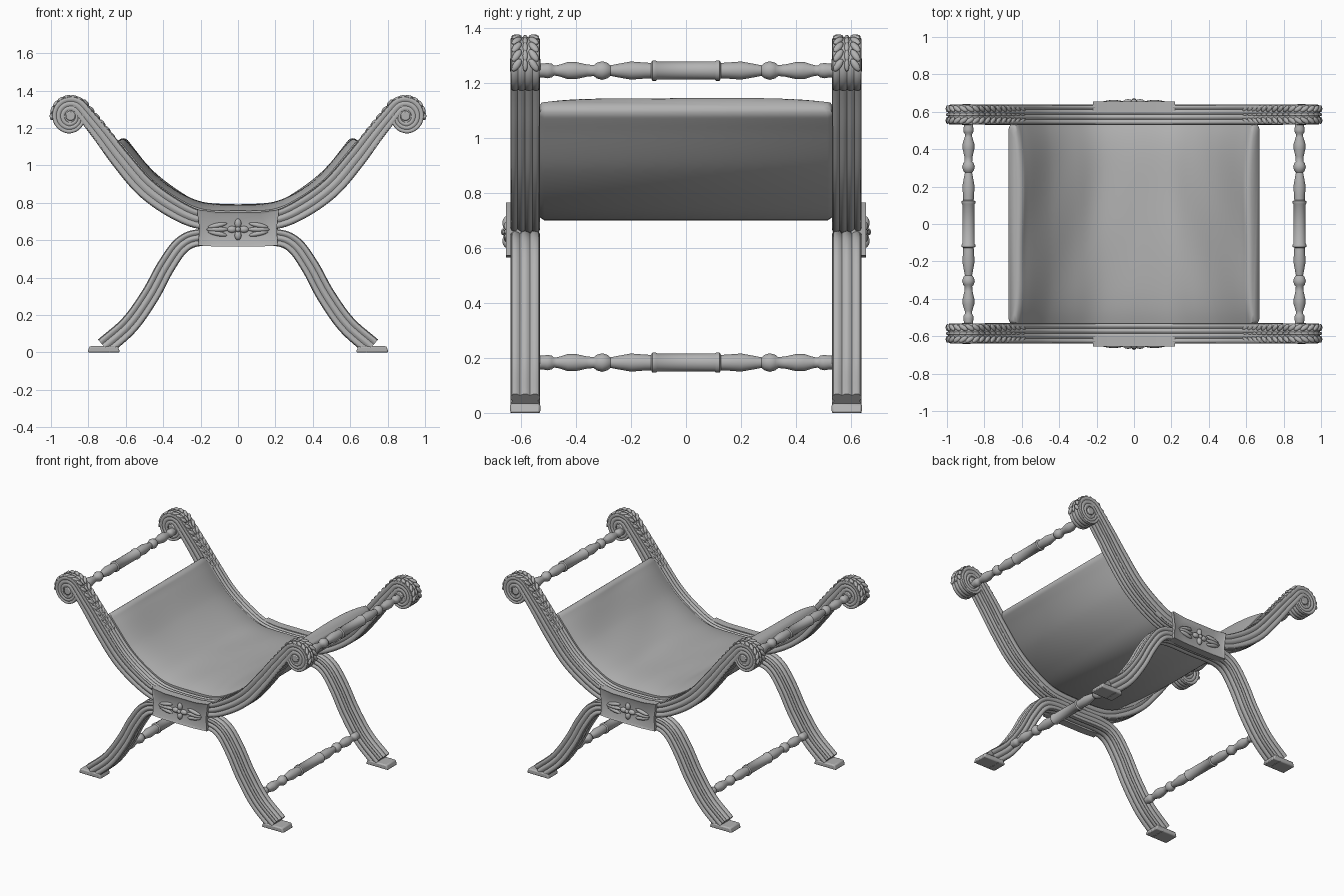
import bpy, bmesh, math
from mathutils import Vector, Matrix

old = bpy.data.objects.get("Cube")
if old:
    bpy.data.objects.remove(old, do_unlink=True)

GREY = (0.45, 0.45, 0.45, 1)
mat = bpy.data.materials.new("plain grey")
mat.use_nodes = True
mat.diffuse_color = GREY
bsdf = mat.node_tree.nodes["Principled BSDF"]
bsdf.inputs["Base Color"].default_value = GREY
bsdf.inputs["Roughness"].default_value = 0.6

SIDE_Y = -0.585   # middle of the front frame
HALF_W = 0.054    # half the depth of a frame


def finish(name, bm, mirror_x=False, mirror_y=False, bevel=0, angle=35):
    bmesh.ops.recalc_face_normals(bm, faces=bm.faces)
    me = bpy.data.meshes.new(name)
    bm.to_mesh(me)
    bm.free()
    me.materials.append(mat)
    ob = bpy.data.objects.new(name, me)
    bpy.context.collection.objects.link(ob)
    bpy.ops.object.select_all(action='DESELECT')
    ob.select_set(True)
    bpy.context.view_layer.objects.active = ob
    bpy.ops.object.shade_smooth_by_angle(angle=math.radians(angle))
    if bevel:
        m = ob.modifiers.new("bevel", 'BEVEL')
        m.width, m.segments = bevel, 2
    if mirror_x or mirror_y:
        m = ob.modifiers.new("mirror", 'MIRROR')
        m.use_axis = (mirror_x, mirror_y, False)
    return ob


def smooth_path(pts, steps=8):
    """Catmull-Rom curve through (x, z) points, level where it crosses x = 0."""
    p = [Vector(q) for q in pts]
    p = [Vector((-p[1].x, p[1].y))] + p + [2 * p[-1] - p[-2]]
    out = []
    for a, b, c, d in zip(p, p[1:], p[2:], p[3:]):
        for k in range(steps):
            t = k / steps
            out.append(0.5 * (2 * b + (c - a) * t + (2 * a - 5 * b + 4 * c - d) * t ** 2
                              + (3 * b - a - 3 * c + d) * t ** 3))
    return out + [p[-2]]


def frames(path):
    out = []
    for i, p in enumerate(path):
        t = (path[min(i + 1, len(path) - 1)] - path[max(i - 1, 0)]).normalized()
        if p.x < 1e-5:
            t = Vector((1, 0))
        out.append((p, t, Vector((-t.y, t.x))))
    return out


def sweep(bm, path, section):
    """Carry section(fraction) -> [(offset along normal, y)] along the path."""
    rings = []
    for i, (p, t, n) in enumerate(frames(path)):
        ring = []
        for off, y in section(i / (len(path) - 1)):
            q = p + n * off
            ring.append(bm.verts.new((q.x, y, max(q.y, 0))))
        rings.append(ring)
    for a, b in zip(rings, rings[1:]):
        for j in range(len(a)):
            k = (j + 1) % len(a)
            bm.faces.new((a[j], a[k], b[k], b[j]))
    bm.faces.new(rings[-1])


def moulding(t, depth, face_ribs, edge_ribs, w=HALF_W):
    """Ribbed bar section: rounded ribs on every side."""
    pts = []
    corners = [(-t, -w), (t, -w), (t, w), (-t, w)]
    for s, ribs in enumerate((face_ribs, edge_ribs) * 2):
        a, b = Vector(corners[s]), Vector(corners[(s + 1) % 4])
        d = (b - a).normalized()
        inward = Vector((-d.y, d.x))
        count = ribs * 6
        for k in range(count):
            u = k / count
            drop = depth * (1 - abs(math.sin(math.pi * ribs * u)))
            if k == 0:
                q = a + (d + inward) * depth
            else:
                q = a.lerp(b, u) + inward * drop
            pts.append((q.x, q.y + SIDE_Y))
    return pts


def blob(bm, loc, size, rot=None):
    m = Matrix.Translation(loc) @ (rot or Matrix()) @ Matrix.Diagonal((*size, 1))
    bmesh.ops.create_uvsphere(bm, u_segments=12, v_segments=8, radius=1, matrix=m)


# Curved arms rolling into scrolls
SCROLL = Vector((0.895, 1.265))
arm = [(0, .70), (.2, .71), (.35, .775), (.5, .885), (.63, 1.035), (.73, 1.165)]
arm_part = smooth_path(arm + [(.845, 1.307)])
turn = []
for k in range(1, 49):
    a = math.radians(140 - k * 10)
    r = 0.065 - 0.042 * max(0, (k - 22) / 26)
    turn.append(SCROLL + Vector((math.cos(a), math.sin(a))) * r)
arm_path = arm_part + turn
joint = len(arm_part) / len(arm_path)


def arm_section(f):
    if f < joint:
        u = f / joint
        swell = 0.045 + 0.012 * math.sin(math.pi * u) - 0.005 * u
        return moulding(swell, 0.009 - 0.005 * u, 3, 4)
    u = (f - joint) / (1 - joint)
    return moulding(0.04 - 0.022 * u, 0.004, 3, 4, HALF_W - 0.004 * u)


bm = bmesh.new()
sweep(bm, arm_path, arm_section)
finish("curved_arms", bm, True, True)

# Scroll centres
bm = bmesh.new()
for radius, depth in ((0.075, 0.088), (0.026, 0.112)):
    m = Matrix.Translation((SCROLL.x, SIDE_Y, SCROLL.y)) @ Matrix.Rotation(math.pi / 2, 4, 'X')
    bmesh.ops.create_cone(bm, cap_ends=True, segments=32, radius1=radius, radius2=radius,
                          depth=depth, matrix=m)
finish("scroll_centres", bm, True, True, bevel=0.006)

# Carved leaves along the top of the arms and round the scrolls
bm = bmesh.new()
last = len(arm_part) + 15
for i, (p, t, n) in enumerate(frames(arm_path)[:last]):
    if p.x < 0.61 or i % 2:
        continue
    off = 0.043 if i < len(arm_part) else 0.037
    tangent, normal = Vector((t.x, 0, t.y)), Vector((n.x, 0, n.y))
    basis = Matrix((tangent, normal.cross(tangent), normal)).transposed().to_4x4()
    spot = p + n * off
    for s in (-1, 1):
        rot = basis @ Matrix.Rotation(s * 0.6, 4, 'Z')
        blob(bm, (spot.x, SIDE_Y + s * 0.031, spot.y), (0.027, 0.013, 0.01), rot)
    blob(bm, (spot.x, SIDE_Y, spot.y), (0.024, 0.009, 0.008), basis)
finish("carved_leaves", bm, True, True)

# Splayed legs
leg_path = smooth_path([(0, .615), (.2, .615), (.3, .575), (.385, .46), (.47, .305),
                        (.58, .15), (.715, .03)])
bm = bmesh.new()
sweep(bm, leg_path, lambda f: moulding(0.044 + 0.008 * f, 0.008, 3, 3))
finish("splayed_legs", bm, True, True)

# Feet
bm = bmesh.new()
bmesh.ops.create_cube(bm, size=1, matrix=Matrix.Translation((.718, SIDE_Y, .017))
                      @ Matrix.Diagonal((.175, .11, .034, 1)))
for v in bm.verts:
    if v.co.z > 0.02:
        v.co.x = .718 + (v.co.x - .718) * 0.86
finish("feet", bm, True, True, bevel=0.008)

# Middle plates with a sunk panel
half = [(0, .752), (.12, .752), (.22, .765), (.207, .665), (.213, .572), (.11, .566), (0, .566)]
outline = half + [(-x, z) for x, z in half[-2:0:-1]]
bm = bmesh.new()
front = bm.faces.new([bm.verts.new((x, -0.655, z)) for x, z in outline])
back = bmesh.ops.extrude_face_region(bm, geom=[front])
for v in back["geom"]:
    if isinstance(v, bmesh.types.BMVert):
        v.co.y = -0.60
bm.normal_update()
face = min(bm.faces, key=lambda f: f.calc_center_median().y)
bmesh.ops.inset_region(bm, faces=[face], thickness=0.014)
for v in face.verts:
    v.co.y += 0.007
finish("middle_plates", bm, mirror_y=True)

# Carved flower and side leaves on the plates
bm = bmesh.new()
for k in range(4):
    a = k * math.pi / 2
    blob(bm, (0.032 * math.cos(a), -0.652, 0.658 + 0.032 * math.sin(a)), (.026, .016, .018),
         Matrix.Rotation(-a, 4, 'Y'))
blob(bm, (0, -0.66, 0.658), (.014, .013, .014))
for s in (-1, 1):
    for tilt in (-1, 0, 1):
        blob(bm, (s * 0.11, -0.65, 0.658 + tilt * 0.022), (.06 - .008 * abs(tilt), .013, .013),
             Matrix.Rotation(s * tilt * 0.2, 4, 'Y'))
finish("plate_flowers", bm, mirror_y=True)

# Turned rails
turned = [(0, .033), (.105, .033), (.11, .037), (.122, .037), (.127, .028), (.15, .029),
          (.2, .033), (.25, .024), (.275, .019), (.285, .028), (.305, .034), (.325, .028),
          (.335, .02), (.36, .022), (.4, .031), (.43, .031), (.465, .02), (.48, .018),
          (.488, .025), (.505, .028), (.52, .025), (.56, .025)]
profile = [(-y, r) for y, r in turned[:0:-1]] + turned
for name, x, z in (("upper_rails", .885, 1.245), ("lower_rails", .56, .183)):
    bm = bmesh.new()
    rings = [[bm.verts.new((x + r * math.cos(k * math.pi / 12), y,
                            z + r * math.sin(k * math.pi / 12))) for k in range(24)]
             for y, r in profile]
    for a, b in zip(rings, rings[1:]):
        for k in range(24):
            bm.faces.new((a[k - 1], a[k], b[k], b[k - 1]))
    finish(name, bm, mirror_x=True, angle=50)


# Padded sling seat
def seat_section(f):
    e = min(1, (1 - f) / 0.1)
    r = math.sqrt(1 - (1 - e) ** 2)
    pts = []
    for k in range(33):
        u = k / 16 - 1
        top = 0.058 + 0.034 * (1 - abs(u) ** 5)
        top += 0.004 * math.sin(9 * f) * math.cos(4 * u + 5 * f) * (1 - u * u)
        pts.append((top, u * 0.533))
    pts += [(0.012, 0.533), (0, 0.515), (0, -0.515), (0.012, -0.533)]
    return [(0.04 + (n - 0.04) * (0.5 + 0.5 * r), y * (0.965 + 0.035 * r)) for n, y in pts]


seat_path = smooth_path(arm[:-1] + [(.682, 1.1)], 12)
bm = bmesh.new()
sweep(bm, seat_path, seat_section)
finish("padded_seat", bm, mirror_x=True, angle=50)
